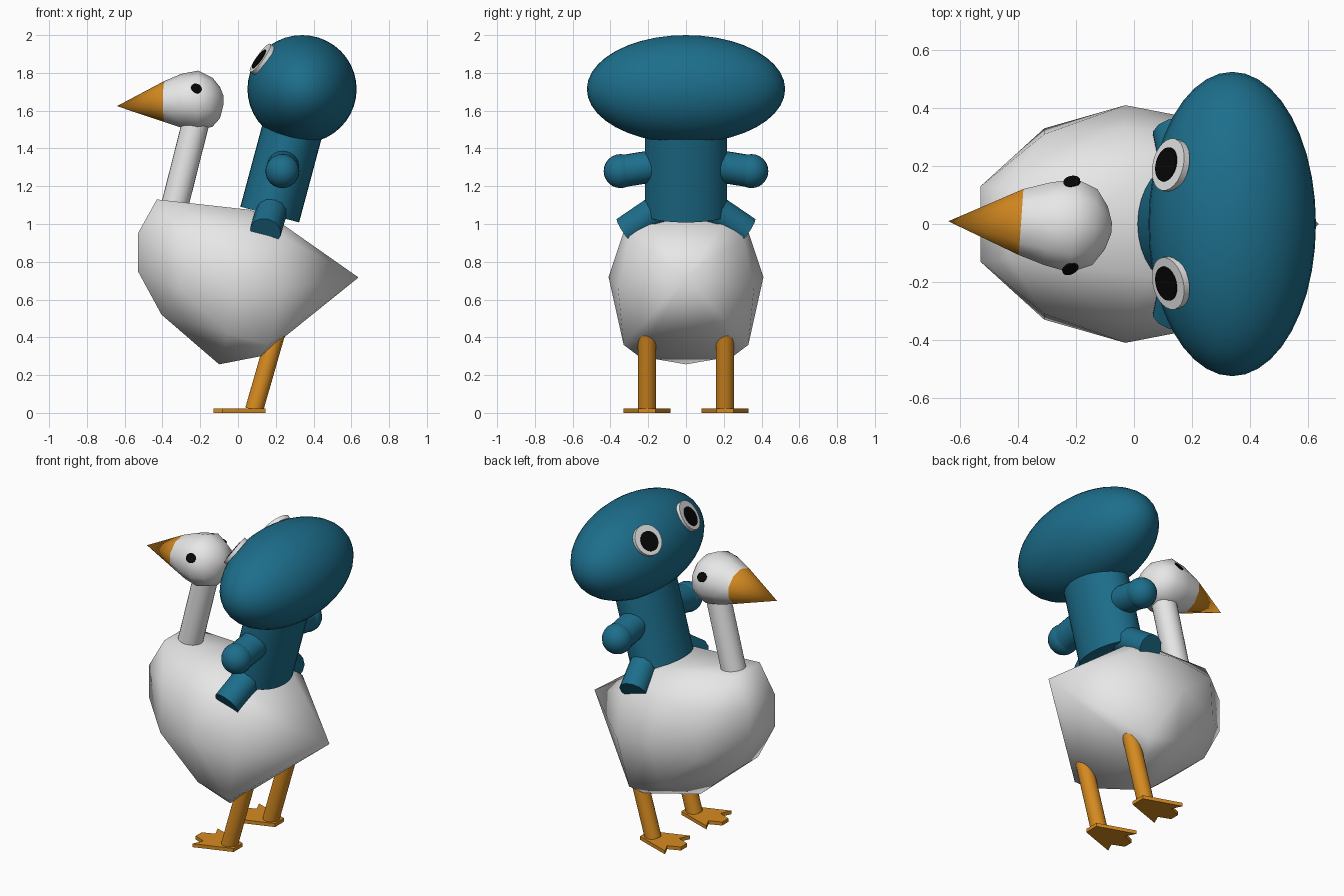
import bpy, bmesh, math
from mathutils import Vector, Matrix

if "Cube" in bpy.data.objects:
    bpy.data.objects.remove(bpy.data.objects["Cube"])


def material(name, rgb):
    m = bpy.data.materials.new(name)
    m.diffuse_color = (*rgb, 1)
    m.use_nodes = True
    m.node_tree.nodes["Principled BSDF"].inputs["Base Color"].default_value = m.diffuse_color
    return m


WHITE = material("white", (0.82, 0.82, 0.82))
BLUE = material("teal blue", (0.012, 0.155, 0.26))
ORANGE = material("orange", (0.68, 0.26, 0.015))
BLACK = material("black", (0.002, 0.002, 0.002))


def finish(name, bm, mat, angle=40):
    bmesh.ops.recalc_face_normals(bm, faces=bm.faces)
    me = bpy.data.meshes.new(name)
    bm.to_mesh(me)
    bm.free()
    me.materials.append(mat)
    ob = bpy.data.objects.new(name, me)
    bpy.context.collection.objects.link(ob)
    bpy.ops.object.select_all(action='DESELECT')
    ob.select_set(True)
    bpy.context.view_layer.objects.active = ob
    if angle:
        bpy.ops.object.shade_smooth_by_angle(angle=math.radians(angle))
    return ob


def hull(name, points, mat, angle):
    bm = bmesh.new()
    for p in points:
        bm.verts.new(p)
    bmesh.ops.convex_hull(bm, input=bm.verts)
    bmesh.ops.delete(bm, geom=[v for v in bm.verts if not v.link_faces], context='VERTS')
    return finish(name, bm, mat, angle)


def tube(name, a, b, r, mat, ry=None, sides=24):
    a, b = Vector(a), Vector(b)
    rot = Vector((0, 0, 1)).rotation_difference(b - a).to_matrix().to_4x4()
    mtx = Matrix.Translation((a + b) / 2) @ rot @ Matrix.Diagonal((r, ry or r, 1, 1))
    bm = bmesh.new()
    bmesh.ops.create_cone(bm, cap_ends=True, segments=sides, radius1=1, radius2=1,
                          depth=(b - a).length, matrix=mtx)
    return finish(name, bm, mat)


def ball(name, c, radii, mat, seg=24):
    bm = bmesh.new()
    bmesh.ops.create_uvsphere(bm, u_segments=seg, v_segments=seg // 2, radius=1,
                              matrix=Matrix.Translation(c) @ Matrix.Diagonal((*radii, 1)))
    return finish(name, bm, mat, 60)


def disc(name, c, normal, r, thick, mat):
    n = Vector(normal).normalized() * thick / 2
    return tube(name, Vector(c) - n, Vector(c) + n, r, mat)


# bird body: half outline points, mirrored in y, closed as a faceted hull
half = [(-0.53, 0.13, 0.75), (-0.53, 0.13, 0.95), (-0.43, 0.12, 1.13), (-0.405, 0.14, 0.52),
        (-0.31, 0.33, 0.66), (-0.31, 0.31, 0.94), (-0.03, 0.41, 0.72), (-0.03, 0.33, 0.96),
        (-0.05, 0.33, 0.42), (-0.10, 0.0, 0.257), (0.12, 0.25, 0.30), (0.165, 0.33, 0.36),
        (0.23, 0.36, 0.66), (0.24, 0.30, 0.93), (0.22, 0.20, 1.01), (0.066, 0.18, 1.075),
        (0.638, 0.0, 0.717)]
hull("bird_body", [(x, s * y, z) for x, y, z in half for s in (-1, 1)], WHITE, 50)

# bird neck
tube("bird_neck", (-0.347, 0, 1.05), (-0.218, 0, 1.56), 0.072, WHITE)

# bird head and beak: rings along x, turned slightly sideways
turn = Matrix.Translation((-0.22, -0.005, 0)) @ Matrix.Rotation(math.radians(-4), 4, 'Z') \
    @ Matrix.Translation((0.22, 0, 0))


def ring(x, hy, lo, hi, n=10):
    return [turn @ Vector((x, hy * math.cos(t), (lo + hi) / 2 + (hi - lo) / 2 * math.sin(t)))
            for t in (2 * math.pi * (i + 0.5) / n for i in range(n))]


base = (-0.39, 0.12, 1.54, 1.757)
sections = [base, (-0.30, 0.15, 1.51, 1.795), (-0.21, 0.17, 1.495, 1.812),
            (-0.135, 0.138, 1.515, 1.775), (-0.095, 0.078, 1.56, 1.725), (-0.077, 0.02, 1.63, 1.68)]
head = hull("bird_head", [p for s in sections for p in ring(*s)], WHITE, 50)
hull("beak", ring(*base) + [turn @ Vector((-0.641, -0.015, 1.624))], ORANGE, 50)

bpy.context.view_layer.update()
for s, side in ((-1, "right"), (1, "left")):
    # bird eyes lie on the head surface
    _, loc, nor, _ = head.closest_point_on_mesh(Vector((-0.217, s * 0.16, 1.722)))
    disc(side + "_bird_eye", loc, nor, 0.029, 0.008, BLACK)

    # bird legs and webbed feet
    tube(side + "_bird_leg", (0.085, s * 0.206, 0.015), (0.21, s * 0.206, 0.45), 0.048, ORANGE)
    toes = [(0.145, 0.045), (-0.085, 0.125), (-0.055, 0.06), (-0.13, 0.03)]
    outline = toes + [(x, -y) for x, y in reversed(toes)]
    bm = bmesh.new()
    f = bm.faces.new([bm.verts.new((x, y + s * 0.206, 0)) for x, y in outline])
    ext = bmesh.ops.extrude_face_region(bm, geom=[f])
    bmesh.ops.translate(bm, vec=(0, 0, 0.022),
                        verts=[v for v in ext["geom"] if isinstance(v, bmesh.types.BMVert)])
    finish(side + "_webbed_foot", bm, ORANGE, 0)

    # rider arms, hands and stubby legs
    tube(side + "_rider_arm", (0.24, s * 0.12, 1.315), (0.235, s * 0.335, 1.28), 0.085, BLUE)
    ball(side + "_rider_hand", (0.235, s * 0.346, 1.28), (0.09,) * 3, BLUE)
    tube(side + "_rider_leg", (0.19, s * 0.10, 1.11), (0.145, s * 0.32, 0.96), 0.083, BLUE, sides=12)

    # rider eyes on the upper front of the head
    c = Vector((0.127, s * 0.203, 1.873))
    n = Vector((-0.79, s * 0.20, 0.57)).normalized()
    disc(side + "_rider_eye", c, n, 0.092, 0.024, WHITE)
    disc(side + "_rider_pupil", c + n * 0.013 + Vector((-0.005, 0, -0.007)), n, 0.06, 0.006, BLACK)

# rider torso and wide head
tube("rider_torso", (0.168, 0, 1.05), (0.302, 0, 1.55), 0.161, BLUE, ry=0.217, sides=32)
ball("rider_head", (0.339, 0, 1.714), (0.289, 0.525, 0.286), BLUE, 40)
